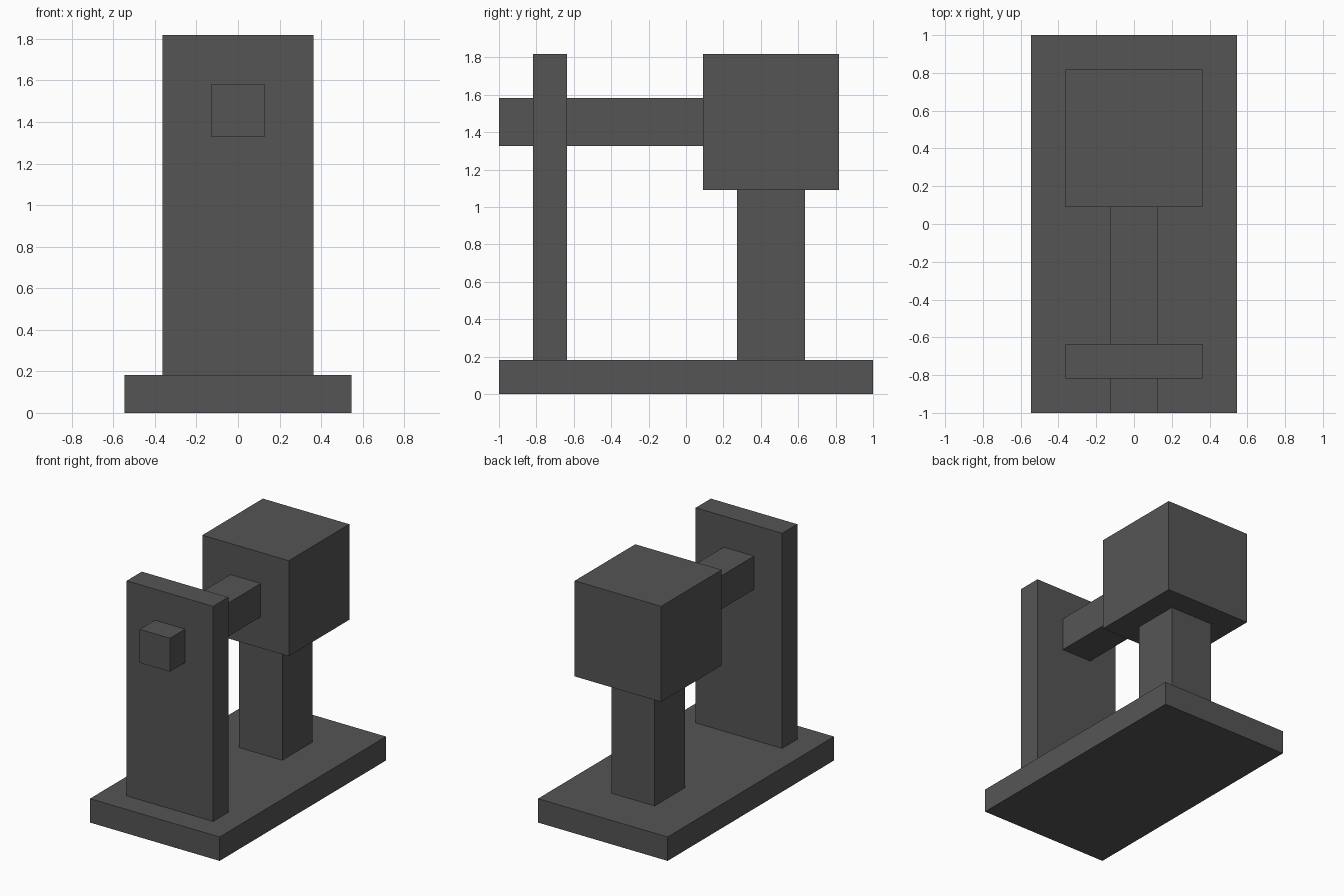
import bpy
import bmesh

cube = bpy.data.objects.get("Cube")
if cube:
    bpy.data.objects.remove(cube, do_unlink=True)

# One dark grey finish for every part
grey = bpy.data.materials.new("dark_grey")
grey.use_nodes = True
colour = (0.091, 0.091, 0.091, 1.0)
grey.diffuse_color = colour
grey.node_tree.nodes["Principled BSDF"].inputs["Base Color"].default_value = colour

U = 2 / 11  # module the proportions are built on


def block(name, half_width, y0, y1, z0, z1):
    """Box centred on x = 0, measured in modules."""
    bm = bmesh.new()
    bmesh.ops.create_cube(bm, size=1.0)
    bmesh.ops.scale(bm, vec=(2 * half_width * U, (y1 - y0) * U, (z1 - z0) * U), verts=bm.verts)
    bmesh.ops.translate(bm, vec=(0, (y0 + y1) / 2 * U, (z0 + z1) / 2 * U), verts=bm.verts)
    mesh = bpy.data.meshes.new(name)
    bm.to_mesh(mesh)
    bm.free()
    mesh.materials.append(grey)
    obj = bpy.data.objects.new(name, mesh)
    bpy.context.collection.objects.link(obj)
    return obj


# Base slab
block("base", 3, -5.5, 5.5, 0, 1)
# Upright plate at the front
block("front_plate", 2, -4.5, -3.5, 1, 10)
# Column carrying the head block
block("rear_column", 1, 1.5, 3.5, 1, 6)
block("head_block", 2, 0.5, 4.5, 6, 10)
# Square shaft from the head through the plate
block("shaft", 0.7, -5.5, 0.5, 7.3, 8.7)
